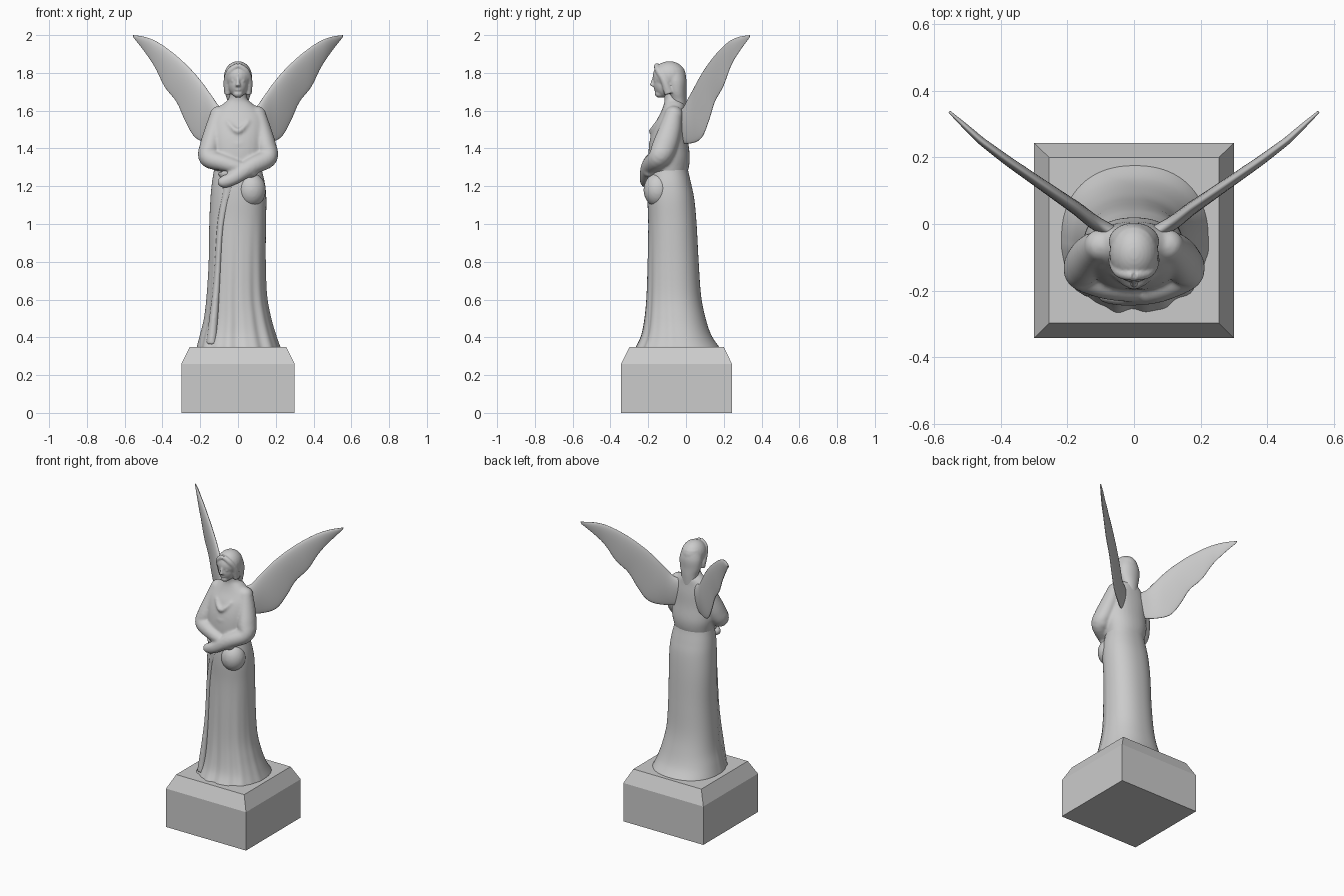
import bpy, bmesh, math
from mathutils import Vector


def make(name, bm):
    bmesh.ops.recalc_face_normals(bm, faces=bm.faces[:])
    me = bpy.data.meshes.new(name)
    bm.to_mesh(me)
    bm.free()
    ob = bpy.data.objects.new(name, me)
    bpy.context.collection.objects.link(ob)
    return ob


def smooth(ob):
    for p in ob.data.polygons:
        p.use_smooth = True


def spline(rows, steps):
    """Catmull-Rom interpolation through rows of numbers."""
    out, n = [], len(rows)
    for i in range(n - 1):
        p = [rows[max(0, min(n - 1, k))] for k in (i - 1, i, i + 1, i + 2)]
        for s in range(steps):
            t = s / steps
            out.append([0.5 * (2 * b + (c - a) * t + (2 * a - 5 * b + 4 * c - d) * t * t
                               + (3 * b - a - 3 * c + d) * t ** 3) for a, b, c, d in zip(*p)])
    return out + [list(rows[-1])]


def skin(bm, rings):
    vs = [[bm.verts.new(co) for co in r] for r in rings]
    for a, b in zip(vs, vs[1:]):
        for i in range(len(a)):
            j = (i + 1) % len(a)
            bm.faces.new((a[i], a[j], b[j], b[i]))
    bm.faces.new(vs[0])
    bm.faces.new(vs[-1])


def loft(bm, rows, steps=5, seg=32, tilt=True, power=2.0, fold=None):
    """Rows of x, y, z, side radius, depth radius."""
    rows = spline(rows, steps)
    rings = []
    for k, (x, y, z, ra, rb) in enumerate(rows):
        t = Vector((0, 0, 1))
        if tilt:
            a, b = rows[max(0, k - 1)], rows[min(len(rows) - 1, k + 1)]
            t = (Vector(b[:3]) - Vector(a[:3])).normalized()
        side = t.cross(Vector((0, 1, 0))).normalized()
        other = t.cross(side)
        ring = []
        for i in range(seg):
            an = 2 * math.pi * i / seg
            c, s = math.cos(an), math.sin(an)
            f = (abs(c) ** power + abs(s) ** power) ** (-1 / power)
            if fold:
                f *= fold(an, z)
            ring.append(Vector((x, y, z)) + side * (ra * c * f) + other * (rb * s * f))
        rings.append(ring)
    skin(bm, rings)


def ball(bm, c, r):
    res = bmesh.ops.create_uvsphere(bm, u_segments=24, v_segments=16, radius=1)
    for v in res["verts"]:
        v.co = Vector(c) + Vector([a * b for a, b in zip(v.co, r)])


def remesh(ob, voxel, iters):
    m = ob.modifiers.new("blend", 'REMESH')
    m.mode = 'VOXEL'
    m.voxel_size = voxel
    m.use_smooth_shade = True
    s = ob.modifiers.new("soften", 'SMOOTH')
    s.factor = 0.5
    s.iterations = iters


# Plinth with chamfered top
bm = bmesh.new()
skin(bm, [[(-x, y0, z), (x, y0, z), (x, y1, z), (-x, y1, z)] for x, y0, y1, z in
          ((0.3, -0.343, 0.243, 0), (0.3, -0.343, 0.243, 0.26), (0.255, -0.298, 0.2, 0.35))])
make("plinth", bm)


# Gown with front folds that fade upward
def fold(an, z):
    fade = max(0, min(1, (1.05 - z) / 0.6))
    front = max(0, math.sin(an)) ** 0.7
    return 1 + fade * front * (0.025 * math.sin(11 * an) + 0.015 * math.sin(19 * an + 1))


bm = bmesh.new()
loft(bm, [(0.003, -0.043, 0.345, 0.222, 0.222), (0, -0.05, 0.41, 0.202, 0.185),
          (-0.002, -0.057, 0.5, 0.178, 0.161), (-0.006, -0.064, 0.62, 0.16, 0.144),
          (-0.004, -0.068, 0.8, 0.151, 0.135), (-0.002, -0.072, 1.0, 0.15, 0.128),
          (0.002, -0.08, 1.13, 0.148, 0.124), (0.002, -0.087, 1.21, 0.141, 0.115),
          (0, -0.09, 1.28, 0.128, 0.102), (0, -0.09, 1.33, 0.12, 0.095)],
     steps=6, seg=128, tilt=False, power=2.25, fold=fold)
smooth(make("gown", bm))

# Gathered cloth hanging below the hands
bm = bmesh.new()
ball(bm, (0.07, -0.15, 1.18), (0.078, 0.075, 0.09))
loft(bm, [(-0.06, -0.17, 1.28, 0.05, 0.04), (-0.05, -0.18, 1.2, 0.03, 0.025),
          (-0.09, -0.165, 1.0, 0.02, 0.03), (-0.11, -0.16, 0.7, 0.02, 0.035),
          (-0.14, -0.18, 0.36, 0.03, 0.04)])
ob = make("draped_cloth", bm)
remesh(ob, 0.008, 4)

# Torso and folded arms
bm = bmesh.new()
loft(bm, [(0, -0.09, 1.25, 0.12, 0.09), (0, -0.09, 1.30, 0.132, 0.105),
          (0, -0.09, 1.36, 0.145, 0.11), (0, -0.09, 1.45, 0.148, 0.1),
          (0, -0.08, 1.53, 0.145, 0.085), (0, -0.068, 1.59, 0.125, 0.066),
          (0, -0.062, 1.635, 0.08, 0.055), (0, -0.07, 1.665, 0.048, 0.045),
          (0, -0.085, 1.73, 0.042, 0.042)], tilt=False, power=2.2)
for s, hand in ((1, [(0.07, -0.195, 1.305, 0.046, 0.042), (-0.02, -0.213, 1.245, 0.036, 0.033),
                     (-0.075, -0.21, 1.222, 0.034, 0.03)]),
                (-1, [(-0.08, -0.185, 1.325, 0.044, 0.042), (0.0, -0.2, 1.3, 0.036, 0.033),
                      (0.07, -0.195, 1.275, 0.03, 0.025)])):
    upper = [(0.1, -0.065, 1.585, 0.045, 0.045), (0.125, -0.085, 1.5, 0.05, 0.058),
             (0.148, -0.115, 1.41, 0.055, 0.065), (0.155, -0.145, 1.35, 0.052, 0.056)]
    loft(bm, [(s * r[0],) + r[1:] for r in upper] + hand)
    end = hand[-1]
    ball(bm, upper[-1][:1] and (s * 0.152, -0.135, 1.355), (0.056, 0.058, 0.052))
    ball(bm, end[:3], (0.035, 0.03, 0.03))
    ball(bm, (s * 0.1, -0.065, 1.575), (0.05, 0.05, 0.05))
# Soft neckline folds on the chest
for z, w in ((1.5, 0.06), (1.43, 0.085)):
    loft(bm, [(-w, -0.145, z + 0.045, 0.012, 0.012), (0, -0.185, z - 0.01, 0.014, 0.014),
              (w, -0.145, z + 0.045, 0.012, 0.012)])
ob = make("torso_and_arms", bm)
remesh(ob, 0.008, 6)

# Head: hair mass falling to the back, face, features
bm = bmesh.new()
ball(bm, (0, -0.088, 1.782), (0.074, 0.088, 0.08))
loft(bm, [(0, -0.07, 1.82, 0.06, 0.06), (0, -0.055, 1.76, 0.075, 0.058),
          (0, -0.048, 1.7, 0.071, 0.05), (0, -0.04, 1.65, 0.056, 0.042),
          (0, -0.032, 1.58, 0.045, 0.03)], tilt=False)
ball(bm, (0, -0.115, 1.748), (0.054, 0.058, 0.078))
ball(bm, (0, -0.138, 1.69), (0.027, 0.027, 0.022))
loft(bm, [(0, -0.168, 1.775, 0.008, 0.01), (0, -0.175, 1.75, 0.009, 0.012),
          (0, -0.178, 1.735, 0.013, 0.013), (0, -0.17, 1.727, 0.01, 0.006)], tilt=False)
ball(bm, (0, -0.16, 1.711), (0.017, 0.01, 0.007))
for s in (-1, 1):
    ball(bm, (s * 0.024, -0.158, 1.757), (0.014, 0.011, 0.007))
    loft(bm, [(0, -0.155, 1.84, 0.015, 0.016), (s * 0.04, -0.145, 1.81, 0.018, 0.018),
              (s * 0.058, -0.115, 1.76, 0.018, 0.02), (s * 0.055, -0.09, 1.69, 0.018, 0.025)])
ob = make("head_and_hair", bm)
remesh(ob, 0.005, 4)

# Wings: upper x, z, lower x, z, half thickness
BEND = ((0.0, -0.06), (0.06, -0.03), (0.12, 0.005), (0.17, 0.045), (0.25, 0.1), (0.38, 0.19),
        (0.46, 0.25), (0.56, 0.342))


def wing_y(x):
    for (a, ya), (b, yb) in zip(BEND, BEND[1:]):
        if x <= b:
            return ya + (yb - ya) * (x - a) / (b - a)
    return BEND[-1][1]


SPAN = [(0.05, 1.60, 0.06, 1.43, 0.03), (0.10, 1.625, 0.14, 1.425, 0.028),
        (0.14, 1.68, 0.225, 1.455, 0.026), (0.19, 1.75, 0.28, 1.545, 0.024),
        (0.25, 1.82, 0.325, 1.645, 0.022), (0.33, 1.895, 0.388, 1.725, 0.02),
        (0.42, 1.96, 0.44, 1.83, 0.017), (0.49, 1.99, 0.497, 1.915, 0.013),
        (0.557, 2.0, 0.552, 1.985, 0.005)]
bm = bmesh.new()
rings = []
for ux, uz, lx, lz, th in spline(SPAN, 5):
    ring = []
    for i in range(32):
        an = 2 * math.pi * i / 32
        k = (1 - math.cos(an)) / 2
        x = ux + (lx - ux) * k
        t = th * math.sin(an) * (1 - 0.55 * k)
        ring.append((x - 0.58 * t, wing_y(x) + 0.81 * t, uz + (lz - uz) * k))
    rings.append(ring)
skin(bm, rings)
ob = make("wings", bm)
smooth(ob)
ob.modifiers.new("mirror", 'MIRROR').use_mirror_merge = False
s = ob.modifiers.new("soften", 'SMOOTH')
s.factor, s.iterations = 0.5, 2
